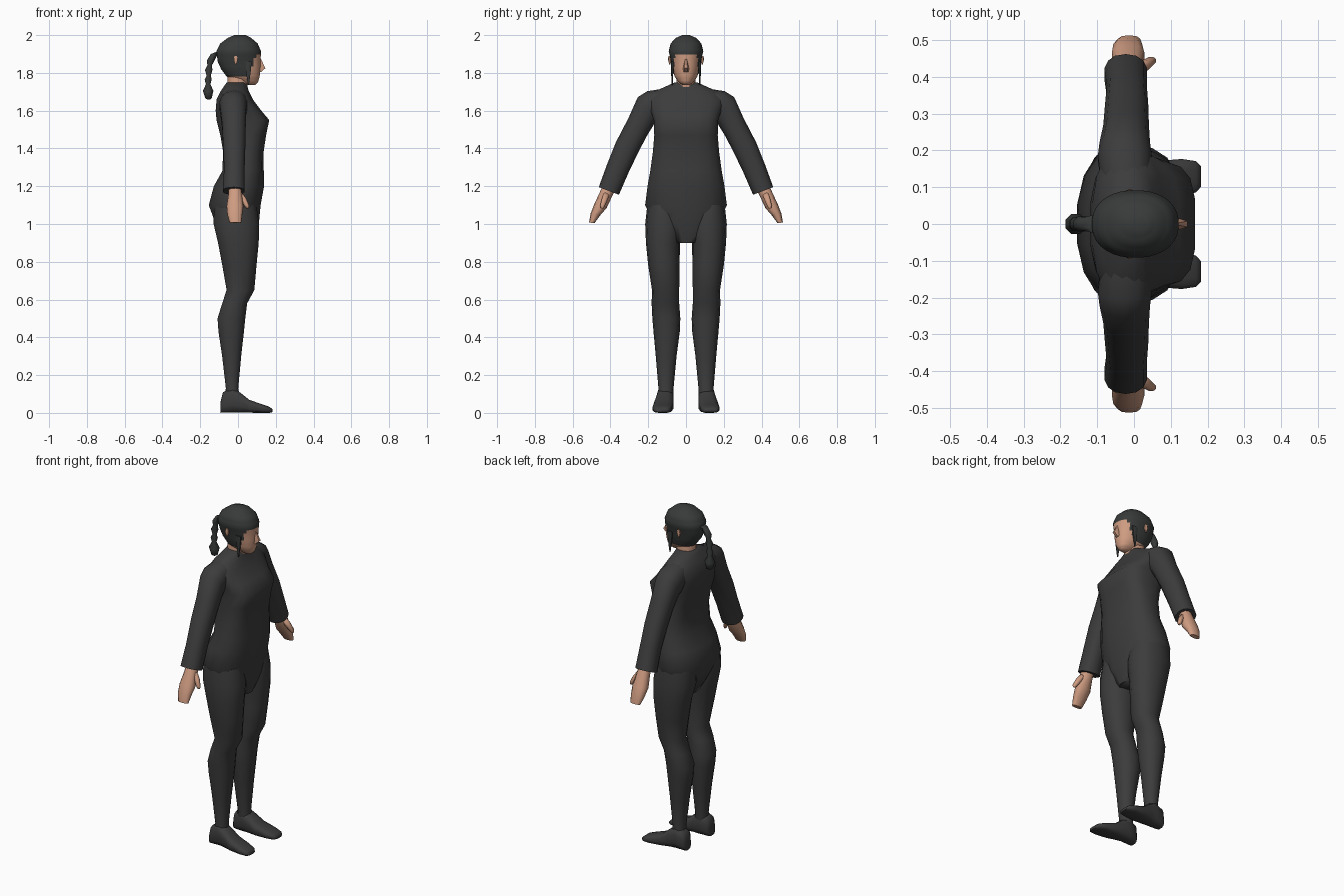
import bpy, bmesh, math
from mathutils import Vector as V


def material(name, colour):
    m = bpy.data.materials.new(name)
    m.diffuse_color = (*colour, 1)
    return m


SUIT = material("charcoal cloth", (0.045, 0.045, 0.045))
HAIR = material("dark hair", (0.040, 0.042, 0.042))
SKIN = material("warm skin", (0.62, 0.33, 0.22))


def loft(name, rings, mats, n=16, cuts=1, rule=None, angle=60):
    """Skin rings of (centre, u, v, power); cuts adds in-between rings."""
    full = []
    for a, b in zip(rings, rings[1:]):
        for k in range(cuts):
            t = k / cuts
            full.append([p + (q - p) * t for p, q in zip(a, b)])
    full.append(rings[-1])
    bm = bmesh.new()
    loops = []
    for c, u, v, p in full:
        loop = []
        for i in range(n):
            a = 2 * math.pi * (i + 0.5) / n
            cu, sv = math.cos(a), math.sin(a)
            cu = math.copysign(abs(cu) ** (2 / p), cu)
            sv = math.copysign(abs(sv) ** (2 / p), sv)
            loop.append(bm.verts.new(c + u * cu + v * sv))
        loops.append(loop)
    for a, b in zip(loops, loops[1:]):
        for i in range(n):
            j = (i + 1) % n
            bm.faces.new((a[i], a[j], b[j], b[i]))
    bm.faces.new(loops[0])
    bm.faces.new(loops[-1])
    bmesh.ops.recalc_face_normals(bm, faces=bm.faces)
    if rule:
        for f in bm.faces:
            f.material_index = rule(f.calc_center_median())
    mesh = bpy.data.meshes.new(name)
    bm.to_mesh(mesh)
    bm.free()
    for m in mats:
        mesh.materials.append(m)
    ob = bpy.data.objects.new(name, mesh)
    bpy.context.collection.objects.link(ob)
    bpy.ops.object.select_all(action='DESELECT')
    ob.select_set(True)
    bpy.context.view_layer.objects.active = ob
    bpy.ops.object.shade_smooth_by_angle(angle=math.radians(angle))
    return ob


def level(z, x0, x1, y0, y1, p=2.2):
    """Horizontal ring given by its extents."""
    return (V(((x0 + x1) / 2, (y0 + y1) / 2, z)),
            V(((x1 - x0) / 2, 0, 0)), V((0, (y1 - y0) / 2, 0)), p)


def upright(x, y0, y1, z0, z1, p=2.6):
    """Ring across the x axis given by its extents."""
    return (V((x, (y0 + y1) / 2, (z0 + z1) / 2)),
            V((0, (y1 - y0) / 2, 0)), V((0, 0, (z1 - z0) / 2)), p)


def across(s, inner, outer, x0, x1, p=2.3):
    """Tilted limb ring from an inner to an outer (y, z) point, on side s."""
    a, b = V((0, s * inner[0], inner[1])), V((0, s * outer[0], outer[1]))
    return ((a + b) / 2 + V(((x0 + x1) / 2, 0, 0)),
            V(((x1 - x0) / 2, 0, 0)), (b - a) / 2, p)


# Torso, from crotch to collar
torso = [(0.90, -0.07, 0.085, 0.06, 2.5), (1.00, -0.12, 0.112, 0.17, 2.4),
         (1.10, -0.157, 0.122, 0.22, 2.3), (1.20, -0.13, 0.14, 0.207, 2.4),
         (1.28, -0.085, 0.138, 0.192, 2.6), (1.38, -0.08, 0.137, 0.178, 2.8),
         (1.47, -0.095, 0.15, 0.17, 3.2), (1.55, -0.115, 0.167, 0.172, 3.6),
         (1.60, -0.12, 0.125, 0.19, 2.8), (1.66, -0.115, 0.08, 0.215, 2.4),
         (1.70, -0.095, 0.06, 0.175, 2.2), (1.73, -0.075, 0.05, 0.105, 2),
         (1.75, -0.06, 0.045, 0.06, 2)]
loft("bodysuit_torso", [level(z, a, b, -w, w, p) for z, a, b, w, p in torso], [SUIT])

# Neck
loft("neck", [level(1.70, -0.06, 0.05, -0.055, 0.055),
              level(1.82, -0.055, 0.06, -0.05, 0.05)], [SKIN], 12)

# Head: hair covers everything above the hairline
head = [(1.735, 0.03, 0.09, 0.018), (1.75, 0.0, 0.106, 0.038),
        (1.78, -0.06, 0.115, 0.060), (1.82, -0.09, 0.119, 0.072),
        (1.86, -0.108, 0.12, 0.079), (1.915, -0.115, 0.122, 0.092),
        (1.955, -0.095, 0.105, 0.082), (1.985, -0.055, 0.07, 0.055),
        (2.0, -0.02, 0.04, 0.02)]


def hairline(c):
    face = c.z < 1.895 and c.x > 0.06 + max(0, c.z - 1.8) * 0.4
    return 1 if face or c.z < 1.785 else 0


loft("head", [level(z, a, b, -w, w) for z, a, b, w in head], [HAIR, SKIN], 32, 3, hairline)

# Nose
loft("nose", [level(1.805, 0.10, 0.125, -0.014, 0.014),
              level(1.825, 0.10, 0.148, -0.015, 0.015),
              level(1.875, 0.10, 0.122, -0.006, 0.006)], [SKIN], 6)

# Braid: a stem leaving the back of the head, then hanging beads
braid = [(-0.09, 1.91, 0.03), (-0.125, 1.90, 0.02), (-0.145, 1.865, 0.022),
         (-0.15, 1.84, 0.013), (-0.155, 1.815, 0.021), (-0.155, 1.785, 0.012),
         (-0.158, 1.765, 0.02), (-0.158, 1.74, 0.013), (-0.158, 1.705, 0.03),
         (-0.156, 1.665, 0.018), (-0.156, 1.658, 0.006)]
loft("braid", [level(z, x - r, x + r, -r, r, 2) for x, z, r in braid], [HAIR], 8)

for s, side in ((1, "left"), (-1, "right")):
    # Hair lock in front of the ear, and ear
    loft(side + "_hair_lock", [level(z, 0.055 - r, 0.055 + r, s * 0.073 - t, s * 0.073 + t)
                               for z, r, t in ((1.735, 0.003, 0.003), (1.78, 0.01, 0.005),
                                               (1.86, 0.02, 0.008))], [HAIR], 6)
    loft(side + "_ear", [level(z, -0.012 - r, -0.012 + r, s * 0.086 - t, s * 0.086 + t)
                         for z, r, t in ((1.845, 0.004, 0.003), (1.87, 0.012, 0.009),
                                         (1.89, 0.008, 0.007))], [SKIN], 6)

    # Sleeve, from inside the shoulder to the cuff
    sleeve = [((0.10, 1.58), (0.13, 1.715), -0.09, 0.05),
              ((0.15, 1.55), (0.205, 1.703), -0.10, 0.05),
              ((0.168, 1.53), (0.255, 1.672), -0.095, 0.045),
              ((0.205, 1.47), (0.305, 1.56), -0.085, 0.042),
              ((0.25, 1.385), (0.37, 1.435), -0.08, 0.04),
              ((0.305, 1.27), (0.42, 1.31), -0.075, 0.036),
              ((0.355, 1.155), (0.462, 1.195), -0.082, 0.037)]
    loft(side + "_sleeve", [across(s, *r) for r in sleeve], [SUIT], 14)

    # Hand with thumb
    hand = [((0.375, 1.18), (0.44, 1.205), -0.05, 0.018),
            ((0.392, 1.145), (0.458, 1.165), -0.052, 0.022),
            ((0.42, 1.085), (0.488, 1.10), -0.062, 0.03),
            ((0.455, 1.045), (0.505, 1.055), -0.058, 0.024),
            ((0.485, 1.004), (0.513, 1.008), -0.045, 0.018)]
    loft(side + "_hand", [across(s, *r) for r in hand], [SKIN], 10)
    thumb = [((0.405, 1.155), (0.435, 1.17), -0.01, 0.022),
             ((0.415, 1.125), (0.445, 1.14), 0.01, 0.045),
             ((0.432, 1.09), (0.455, 1.10), 0.034, 0.06),
             ((0.44, 1.08), (0.452, 1.085), 0.045, 0.058)]
    loft(side + "_thumb", [across(s, *r) for r in thumb], [SKIN], 8)

    # Leg, from hip to ankle
    leg = [(1.10, -0.13, 0.10, 0.03, 0.205), (1.00, -0.132, 0.115, 0.012, 0.216),
           (0.90, -0.108, 0.112, 0.032, 0.212), (0.78, -0.085, 0.10, 0.034, 0.20),
           (0.65, -0.062, 0.088, 0.036, 0.18), (0.58, -0.085, 0.05, 0.036, 0.182),
           (0.50, -0.11, 0.04, 0.03, 0.178), (0.43, -0.105, 0.033, 0.033, 0.172),
           (0.30, -0.085, 0.018, 0.05, 0.16), (0.13, -0.065, 0.002, 0.066, 0.146),
           (0.04, -0.08, 0.02, 0.07, 0.155)]
    loft(side + "_leg", [level(z, a, b, min(s * i, s * o), max(s * i, s * o))
                         for z, a, b, i, o in leg], [SUIT], 14)

    # Foot, heel to toe
    foot = [(-0.092, 0.085, 0.145, 0, 0.06), (-0.08, 0.072, 0.155, 0, 0.11),
            (-0.03, 0.066, 0.156, 0, 0.135), (0.01, 0.066, 0.162, 0, 0.11),
            (0.06, 0.066, 0.172, 0, 0.07), (0.13, 0.073, 0.178, 0, 0.045),
            (0.168, 0.085, 0.172, 0, 0.032), (0.182, 0.10, 0.158, 0.004, 0.02)]
    loft(side + "_foot", [upright(x, min(s * i, s * o), max(s * i, s * o), a, b, 3)
                          for x, i, o, a, b in foot], [SUIT], 12)
